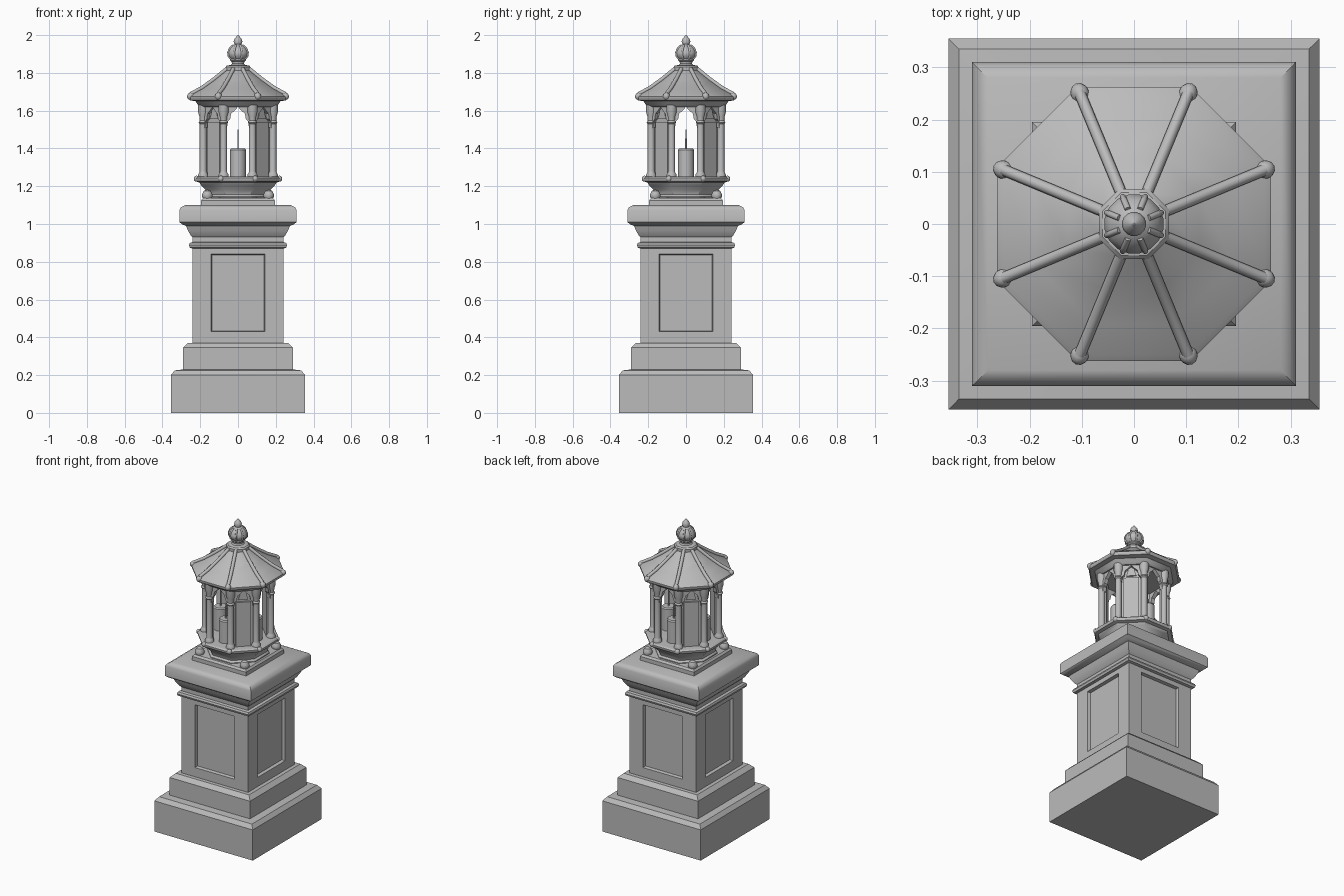
import bpy, bmesh, math
from mathutils import Matrix, Vector

cube = bpy.data.objects.get("Cube")
if cube:
    bpy.data.objects.remove(cube, do_unlink=True)

stone = bpy.data.materials.new("grey_stone")
stone.use_nodes = True
GREY = (0.5, 0.5, 0.5, 1)
stone.diffuse_color = GREY
stone.node_tree.nodes["Principled BSDF"].inputs["Base Color"].default_value = GREY

meshes = []
EIGHTH = math.pi / 4
CORNER = math.cos(math.pi / 8)      # octagon apothem / corner radius


def add_object(name, data):
    obj = bpy.data.objects.new(name, data)
    data.materials.append(stone)
    bpy.context.collection.objects.link(obj)
    return obj


def finish(name, bm):
    bmesh.ops.recalc_face_normals(bm, faces=bm.faces[:])
    mesh = bpy.data.meshes.new(name)
    bm.to_mesh(mesh)
    bm.free()
    obj = add_object(name, mesh)
    meshes.append(obj)
    return obj


def stack(name, profile, sides, x=0, y=0):
    """Capped stack of regular polygons; profile holds (apothem, z)."""
    bm = bmesh.new()
    rings = []
    for r, z in profile:
        r /= math.cos(math.pi / sides)
        angles = [math.pi * (2 * i + 1) / sides for i in range(sides)]
        rings.append([bm.verts.new((x + r * math.cos(a), y + r * math.sin(a), z)) for a in angles])
    for low, high in zip(rings, rings[1:]):
        for i in range(sides):
            j = (i + 1) % sides
            bm.faces.new((low[i], low[j], high[j], high[i]))
    bm.faces.new(rings[0][::-1])
    bm.faces.new(rings[-1])
    return finish(name, bm)


def plate(name, outline, distance, depth, side):
    """Extruded (u, z) outline standing on one of the eight sides."""
    bm = bmesh.new()
    face = bm.faces.new([bm.verts.new((u, -distance, z)) for u, z in outline])
    out = bmesh.ops.extrude_face_region(bm, geom=[face])
    moved = [v for v in out["geom"] if isinstance(v, bmesh.types.BMVert)]
    bmesh.ops.translate(bm, verts=moved, vec=(0, depth, 0))
    bm.transform(Matrix.Rotation(side * EIGHTH, 4, 'Z'))
    return finish(name, bm)


def rib(name, profile, angle, thickness):
    """Round rod along (radius, z) points at the given angle."""
    curve = bpy.data.curves.new(name, 'CURVE')
    curve.dimensions = '3D'
    curve.bevel_depth = thickness
    curve.bevel_resolution = 2
    curve.use_fill_caps = True
    line = curve.splines.new('POLY')
    line.points.add(len(profile) - 1)
    for p, (r, z) in zip(line.points, profile):
        p.co = (r * math.cos(angle), r * math.sin(angle), z, 1)
    return add_object(name, curve)


def knob(name, radius, angle, z, size):
    bm = bmesh.new()
    bmesh.ops.create_uvsphere(bm, u_segments=12, v_segments=8, radius=1)
    bm.transform(Matrix.Rotation(angle, 4, 'Z') @ Matrix.Translation((radius, 0, z))
                 @ Matrix.Diagonal((*size, 1)))
    return finish(name, bm)


# Pedestal
stack("pedestal_base", [(.355, 0), (.355, .2), (.335, .225), (.29, .23),
                        (.29, .345), (.265, .37), (.24, .37)], 4)
stack("pedestal_cap", [(.24, .87), (.255, .875), (.26, .888), (.255, .9), (.24, .905),
                       (.24, .93), (.25, .94), (.265, .965), (.275, .99), (.295, .998),
                       (.31, 1.01), (.31, 1.075), (.302, 1.088), (.28, 1.1)], 4)

# Shaft with a sunk panel on each side
shaft = stack("pedestal_shaft", [(.24, .36), (.24, .88)], 4)
bm = bmesh.new()
bm.from_mesh(shaft.data)
sides = [f for f in bm.faces if abs(f.normal.z) < .5]
bmesh.ops.inset_individual(bm, faces=sides, thickness=.03)
for f in sides:
    axis = 0 if abs(f.normal.y) > .5 else 1
    for v in f.verts:
        v.co[axis] = math.copysign(.143, v.co[axis])
        v.co.z = .84 if v.co.z > .6 else .43
bmesh.ops.inset_individual(bm, faces=sides, thickness=.006, depth=-.02)
bm.to_mesh(shaft.data)
bm.free()

# Lantern foot, drum and floor
stack("lantern_plinth", [(.195, 1.095), (.195, 1.125), (.185, 1.137), (.17, 1.14)], 4)
stack("lantern_floor", [(.175, 1.13), (.175, 1.145), (.165, 1.155), (.172, 1.18),
                        (.195, 1.205), (.205, 1.22), (.225, 1.226), (.23, 1.235),
                        (.23, 1.243), (.222, 1.25), (.2, 1.252)], 8)
for i in range(4):
    a = EIGHTH * (2 * i + 1)
    stack("corner_foot", [(.03, 1.095), (.03, 1.12), (.02, 1.13), (.027, 1.145),
                          (.027, 1.158), (.018, 1.176), (.003, 1.182)],
          12, .23 * math.cos(a), .23 * math.sin(a))

# Arched walls: open on the four main sides, closed on the diagonals
half_arch = [(.077, 1.65), (.077, 1.5), (.058, 1.51), (.053, 1.545), (.042, 1.555),
             (.036, 1.585), (.02, 1.598)]
arch = half_arch + [(0, 1.62)] + [(-u, z) for u, z in reversed(half_arch)]
for side in range(8):
    plate("arch_panel", arch, .192, .025, side)
    if side % 2:
        plate("closed_wall", [(-.075, 1.24), (.075, 1.24), (.075, 1.65), (-.075, 1.65)],
              .172, .015, side)
        plate("door_panel", [(-.045, 1.24), (.045, 1.24), (.045, 1.54), (-.045, 1.54)],
              .184, .014, side)
        plate("bell_relief", [(-.03, 1.555), (.03, 1.555), (.022, 1.58), (.018, 1.6),
                              (0, 1.612), (-.018, 1.6), (-.022, 1.58)], .18, .01, side)

# Columns and floor knobs on the eight corners
for i in range(8):
    a = EIGHTH * (i + .5)
    stack("column", [(.026, 1.245), (.026, 1.262), (.02, 1.272), (.018, 1.28), (.018, 1.53),
                     (.024, 1.537), (.018, 1.547), (.02, 1.57), (.027, 1.595), (.027, 1.65)],
          12, .2 * math.cos(a), .2 * math.sin(a))
    knob("floor_knob", .238, a, 1.24, (.014, .016, .016))

# Candles
for i in range(4):
    x, y = .125 * math.cos(2 * i * EIGHTH), .125 * math.sin(2 * i * EIGHTH)
    stack("candle", [(.042, 1.245), (.042, 1.393), (.036, 1.4)], 20, x, y)
    stack("wick", [(.004, 1.395), (.003, 1.5)], 6, x, y)

# Roof with ribs and end knobs
stack("frieze", [(.2, 1.62), (.212, 1.63), (.225, 1.65), (.235, 1.66)], 8)
slope = [(.25, 1.685), (.19, 1.718), (.125, 1.765), (.06, 1.818)]
stack("roof", [(.225, 1.65), (.255, 1.655), (.262, 1.665), (.262, 1.675)] + slope, 8)
for i in range(8):
    a = EIGHTH * (i + .5)
    rib("roof_rib", [(r / CORNER, z + .003) for r, z in slope], a, .011)
    knob("roof_knob", .27, a, 1.676, (.021, .018, .02))

# Collar and finial
stack("roof_collar", [(.055, 1.795), (.067, 1.81), (.067, 1.83), (.06, 1.838), (.04, 1.842)], 8)
bulb = [(.04, 1.874), (.054, 1.89), (.056, 1.908), (.047, 1.928), (.03, 1.946)]
stack("finial", [(.042, 1.835), (.032, 1.85), (.034, 1.86), (.042, 1.866)] + bulb +
      [(.019, 1.952), (.023, 1.966), (.019, 1.98), (.008, 1.993), (.002, 2)], 16)
for i in range(8):
    rib("finial_rib", bulb, EIGHTH * (i + .5), .006)

# Smooth shading with sharp edges kept
bpy.ops.object.select_all(action='DESELECT')
for obj in meshes:
    obj.select_set(True)
bpy.context.view_layer.objects.active = meshes[0]
bpy.ops.object.shade_smooth_by_angle(angle=math.radians(35))
